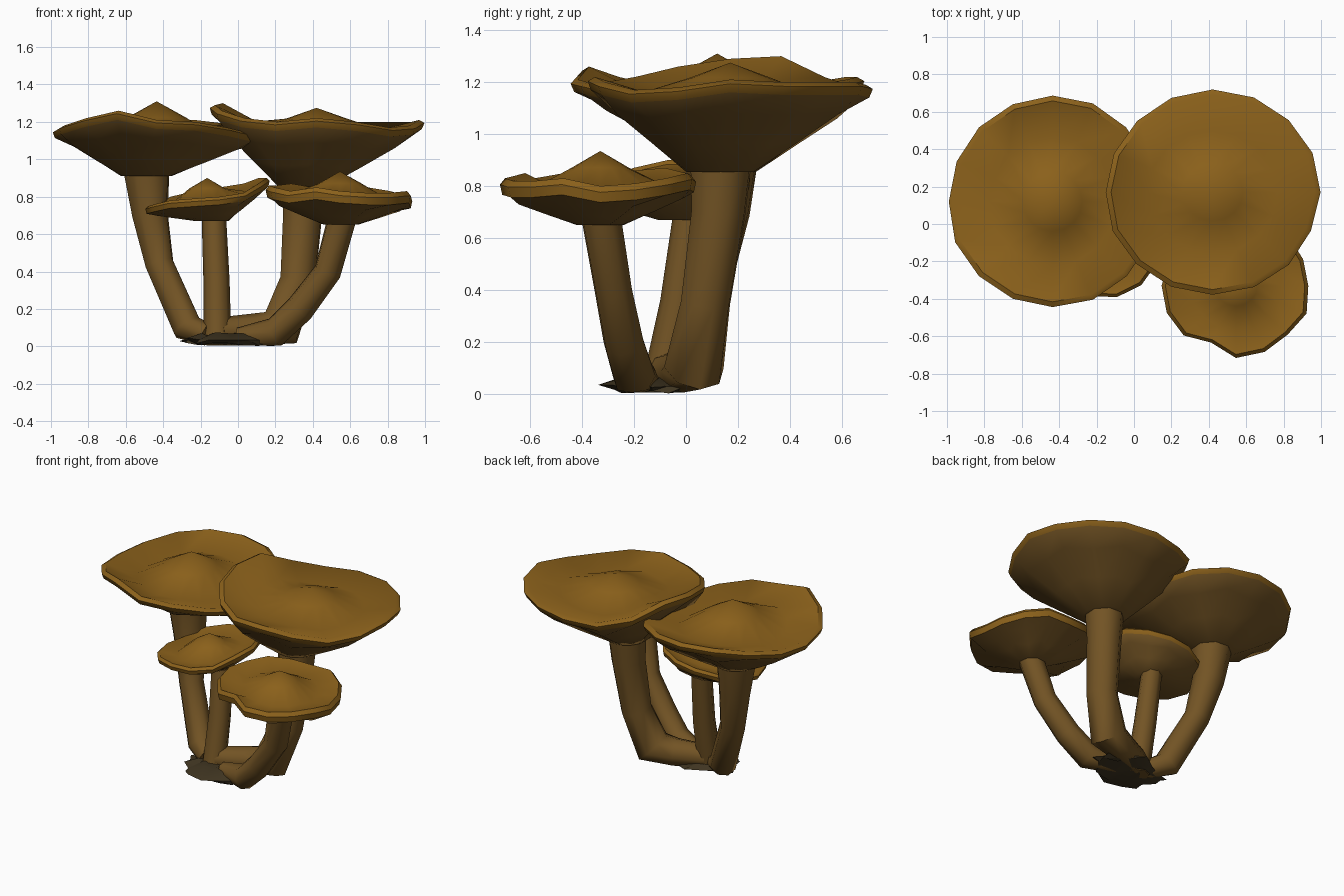
import bpy, bmesh, random
from math import sin, cos, tau
from mathutils import Vector

random.seed(4)
if "Cube" in bpy.data.objects:
    bpy.data.objects.remove(bpy.data.objects["Cube"])


def material(name, rgb):
    m = bpy.data.materials.new(name)
    m.use_nodes = True
    m.diffuse_color = (*rgb, 1)
    shader = m.node_tree.nodes["Principled BSDF"]
    shader.inputs["Base Color"].default_value = (*rgb, 1)
    shader.inputs["Roughness"].default_value = 0.8
    return m


CAP = material("cap_brown", (0.26, 0.12, 0.011))
FLESH = material("stem_brown", (0.17, 0.088, 0.018))
EARTH = material("root_dark", (0.05, 0.035, 0.015))


def bridge(bm, low, high, mat=0):
    n = len(low)
    for i in range(n):
        j = (i + 1) % n
        bm.faces.new((low[i], low[j], high[j], high[i])).material_index = mat


def finish(name, bm, mats, angle):
    bmesh.ops.recalc_face_normals(bm, faces=bm.faces[:])
    mesh = bpy.data.meshes.new(name)
    bm.to_mesh(mesh)
    bm.free()
    for m in mats:
        mesh.materials.append(m)
    ob = bpy.data.objects.new(name, mesh)
    bpy.context.collection.objects.link(ob)
    bpy.ops.object.select_all(action="DESELECT")
    ob.select_set(True)
    bpy.context.view_layer.objects.active = ob
    bpy.ops.object.shade_smooth_by_angle(angle=angle)


def stem(name, path, sides=8):
    """Tapered tube through (x, y, z, radius) points, flattened where it meets the ground."""
    bm = bmesh.new()
    pts = [Vector(p[:3]) for p in path]
    last = len(pts) - 1
    side, old, rings = None, None, []
    for k, p in enumerate(pts):
        t = (pts[min(k + 1, last)] - pts[max(k - 1, 0)]).normalized()
        if side is None:
            side = t.orthogonal().normalized()
        else:
            side = old.rotation_difference(t) @ side
        old, up = t, t.cross(side)
        rings.append([bm.verts.new(p + path[k][3] * (side * cos(a) + up * sin(a)))
                      for a in (tau * i / sides for i in range(sides))])
    for a, b in zip(rings, rings[1:]):
        bridge(bm, a, b)
    bm.faces.new(rings[0])
    bm.faces.new(rings[-1])
    for v in bm.verts:
        v.co.z = max(v.co.z, 0.005)
    finish(name, bm, [FLESH], 0.9)


def cap(name, center, radius, throat, peak, rim, lip=0.04, wobble=0.02, fold=0.06,
        sink=0.055, notches=()):
    """Flared funnel with a wavy rim and a raised middle; rim lists heights from +x round."""
    bm = bmesh.new()
    n = len(rim)
    mid = Vector(center)
    foot = Vector(throat[:2])
    mean = sum(rim) / n
    reach = [1 - random.uniform(0, wobble) for _ in rim]
    for i, depth in notches:
        reach[i] -= depth

    def ring(axis, size, height):
        out = []
        for i in range(n):
            a = tau * i / n
            rx, ry = size(i)
            out.append(bm.verts.new((axis.x + rx * cos(a), axis.y + ry * sin(a), height(i))))
        return out

    def under(f):
        def size(i):
            pleat = 1 + (fold if i % 2 else -fold) * (0 < f < 0.9)
            return [(throat[3] * (1 - f) + r * reach[i] * f) * pleat for r in radius]
        return ring(foot.lerp(mid, f), size,
                    lambda i: throat[2] + (rim[i] - lip - throat[2]) * f)

    def top(f, height):
        return ring(mid, lambda i: [r * f * (reach[i] if f > 0.7 else 1) for r in radius], height)

    dip = mean - sink
    rings = [under(f) for f in (0, 0.36, 0.72, 0.97)]
    rings.append(top(1, lambda i: rim[i] - lip * 0.4))
    rings.append(top(0.95, lambda i: rim[i]))
    rings.append(top(0.6, lambda i: dip + (rim[i] - mean) * 0.5))
    rings.append(top(0.28, lambda i: dip + (peak - dip) * 0.5))
    for k, (a, b) in enumerate(zip(rings, rings[1:])):
        bridge(bm, a, b, 1 if k < 3 else 0)
    apex = bm.verts.new((mid.x, mid.y, peak))
    for i in range(n):
        bm.faces.new((rings[-1][i], rings[-1][(i + 1) % n], apex))
    bm.faces.new(rings[0]).material_index = 1
    finish(name, bm, [CAP, FLESH], 0.8)


# Tall left mushroom
stem("left_tall_stem", [(-0.1, -0.08, 0.08, 0.075), (0.08, -0.01, 0.085, 0.09),
                        (0.23, 0.03, 0.1, 0.12), (0.32, 0.075, 0.35, 0.1),
                        (0.345, 0.125, 0.7, 0.11), (0.35, 0.135, 0.9, 0.125)])
cap("left_tall_cap", (0.42, 0.17), (0.58, 0.55), (0.35, 0.135, 0.855, 0.135), 1.275,
    [1.21, 1.2, 1.2, 1.2, 1.19, 1.18, 1.22, 1.3,
     1.29, 1.26, 1.22, 1.2, 1.22, 1.2, 1.17, 1.18])

# Tall right mushroom
stem("right_tall_stem", [(-0.16, -0.09, 0.06, 0.06), (-0.27, -0.01, 0.1, 0.085),
                         (-0.42, 0.1, 0.44, 0.08), (-0.47, 0.15, 0.7, 0.1),
                         (-0.49, 0.16, 0.95, 0.13)])
cap("right_tall_cap", (-0.435, 0.12), (0.565, 0.57), (-0.49, 0.16, 0.91, 0.135), 1.31,
    [1.13, 1.15, 1.19, 1.21, 1.22, 1.22, 1.2, 1.17,
     1.16, 1.18, 1.22, 1.26, 1.21, 1.2, 1.17, 1.14])

# Short left mushroom, leaning forward
stem("left_short_stem", [(0.0, -0.15, 0.05, 0.05), (0.2, -0.2, 0.07, 0.085),
                         (0.33, -0.24, 0.2, 0.08), (0.48, -0.28, 0.4, 0.075),
                         (0.56, -0.33, 0.7, 0.08)])
cap("left_short_cap", (0.545, -0.33), (0.41, 0.39), (0.55, -0.33, 0.65, 0.09), 0.935,
    [0.8, 0.81, 0.83, 0.85, 0.84, 0.85, 0.87, 0.86,
     0.86, 0.85, 0.83, 0.85, 0.83, 0.82, 0.82, 0.83],
    lip=0.06, wobble=0.06, fold=0.13, sink=0.03, notches=[(11, 0.13)])

# Short right mushroom, tilted cap
stem("right_short_stem", [(-0.11, -0.1, 0.01, 0.075), (-0.115, -0.03, 0.35, 0.07),
                          (-0.13, 0.02, 0.72, 0.065)])
cap("right_short_cap", (-0.165, -0.07), (0.335, 0.335), (-0.14, -0.02, 0.67, 0.09), 0.9,
    [0.9, 0.9, 0.87, 0.85, 0.83, 0.8, 0.76, 0.75, 0.76, 0.78, 0.79, 0.8, 0.82, 0.87],
    wobble=0.06, sink=0.03)

# Ragged clump of roots joining the stems
bm = bmesh.new()
count = 16
clump = []
for scale, z in ((0.8, 0.0), (1.0, 0.025), (0.5, 0.055)):
    clump.append([])
    for i in range(count):
        a = tau * i / count
        s = scale * random.uniform(0.75, 1.1)
        clump[-1].append(bm.verts.new((-0.04 + 0.3 * s * cos(a), -0.13 + 0.19 * s * sin(a),
                                       z + random.uniform(0, 0.02))))
for a, b in zip(clump, clump[1:]):
    bridge(bm, a, b)
bm.faces.new(clump[0])
bm.faces.new(clump[-1])
bmesh.ops.triangulate(bm, faces=bm.faces[:])
finish("root_clump", bm, [EARTH], 0.4)
